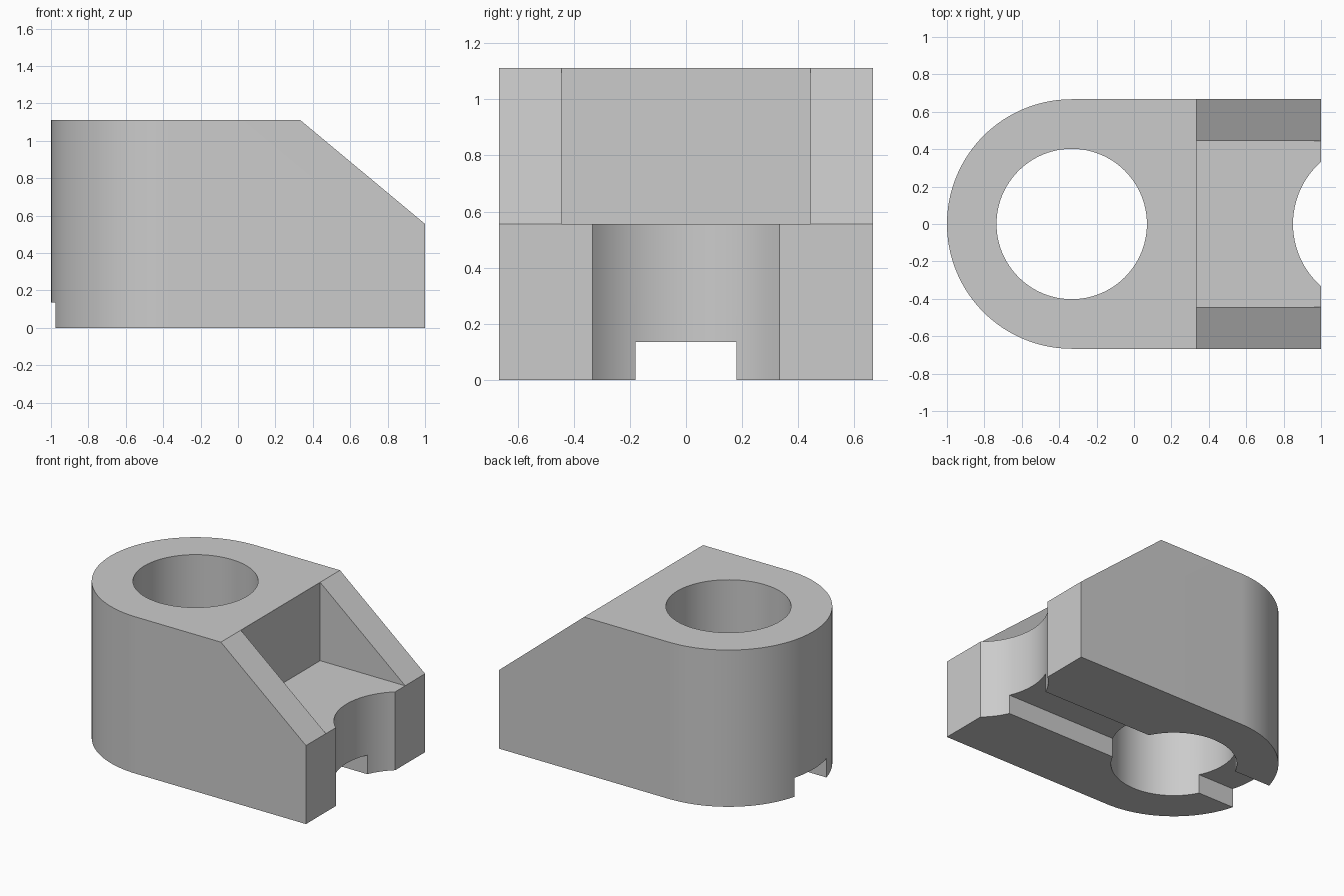
import bpy, bmesh, math
from mathutils import Vector

cube = bpy.data.objects.get("Cube")
if cube:
    bpy.data.objects.remove(cube, do_unlink=True)

HALF_W, HEIGHT, AXIS_X = 0.667, 1.111, -0.333
SLOPE_X, SLOPE_Z = 0.333, 0.556

grey = bpy.data.materials.new("plain grey")
grey.use_nodes = True
grey.diffuse_color = (0.6, 0.6, 0.6, 1)
grey.node_tree.nodes["Principled BSDF"].inputs["Base Color"].default_value = (0.6, 0.6, 0.6, 1)


def prism(name, outline, z0, z1):
    """Extrude a counter-clockwise xy outline between two heights."""
    bm = bmesh.new()
    face = bm.faces.new([bm.verts.new((x, y, z0)) for x, y in outline])
    out = bmesh.ops.extrude_face_region(bm, geom=[face])
    top = [v for v in out["geom"] if isinstance(v, bmesh.types.BMVert)]
    bmesh.ops.translate(bm, verts=top, vec=(0, 0, z1 - z0))
    bmesh.ops.recalc_face_normals(bm, faces=bm.faces)
    mesh = bpy.data.meshes.new(name)
    bm.to_mesh(mesh)
    bm.free()
    mesh.materials.append(grey)
    obj = bpy.data.objects.new(name, mesh)
    bpy.context.collection.objects.link(obj)
    return obj


def arc(cx, r, start, end, n):
    angles = [start + (end - start) * i / n for i in range(n + 1)]
    return [(cx + r * math.cos(a), r * math.sin(a)) for a in angles]


def rect(x0, x1, half):
    return [(x0, -half), (x1, -half), (x1, half), (x0, half)]


# Body: rounded back end, square nose
outline = [(1, -HALF_W), (1, HALF_W)]
outline += arc(AXIS_X, HALF_W, math.pi / 2, 1.5 * math.pi, 64)
body = prism("bracket_body", outline, 0, HEIGHT)

# Sloped nose
bm = bmesh.new()
bm.from_mesh(body.data)
normal = Vector((HEIGHT - SLOPE_Z, 0, 1 - SLOPE_X))
cut = bmesh.ops.bisect_plane(bm, geom=bm.verts[:] + bm.edges[:] + bm.faces[:],
                             plane_co=(SLOPE_X, 0, HEIGHT), plane_no=normal, clear_outer=True)
bmesh.ops.holes_fill(bm, edges=[e for e in bm.edges if e.is_boundary])
bmesh.ops.recalc_face_normals(bm, faces=bm.faces)
bm.to_mesh(body.data)
bm.free()

# Bore, nose scallop, pocket between the cheeks and underside groove
cutters = [
    prism("bore_cutter", arc(AXIS_X, 0.402, 0, math.tau, 96)[:-1], -0.5, 1.5),
    prism("scallop_cutter", arc(1.294, 0.444, 0, math.tau, 96)[:-1], -0.5, 1.5),
    prism("pocket_cutter", rect(SLOPE_X + 0.0005, 1.5, 0.444), SLOPE_Z - 0.0005, 1.5),
    prism("groove_cutter", rect(-1.5, 1.5, 0.18), -0.5, 0.135),
]
bpy.context.view_layer.objects.active = body
body.select_set(True)
for cutter in cutters:
    mod = body.modifiers.new(cutter.name, "BOOLEAN")
    mod.operation = "DIFFERENCE"
    mod.solver = "EXACT"
    mod.object = cutter
    bpy.ops.object.modifier_apply(modifier=mod.name)
    bpy.data.objects.remove(cutter, do_unlink=True)

bpy.ops.object.shade_smooth_by_angle(angle=math.radians(30))
